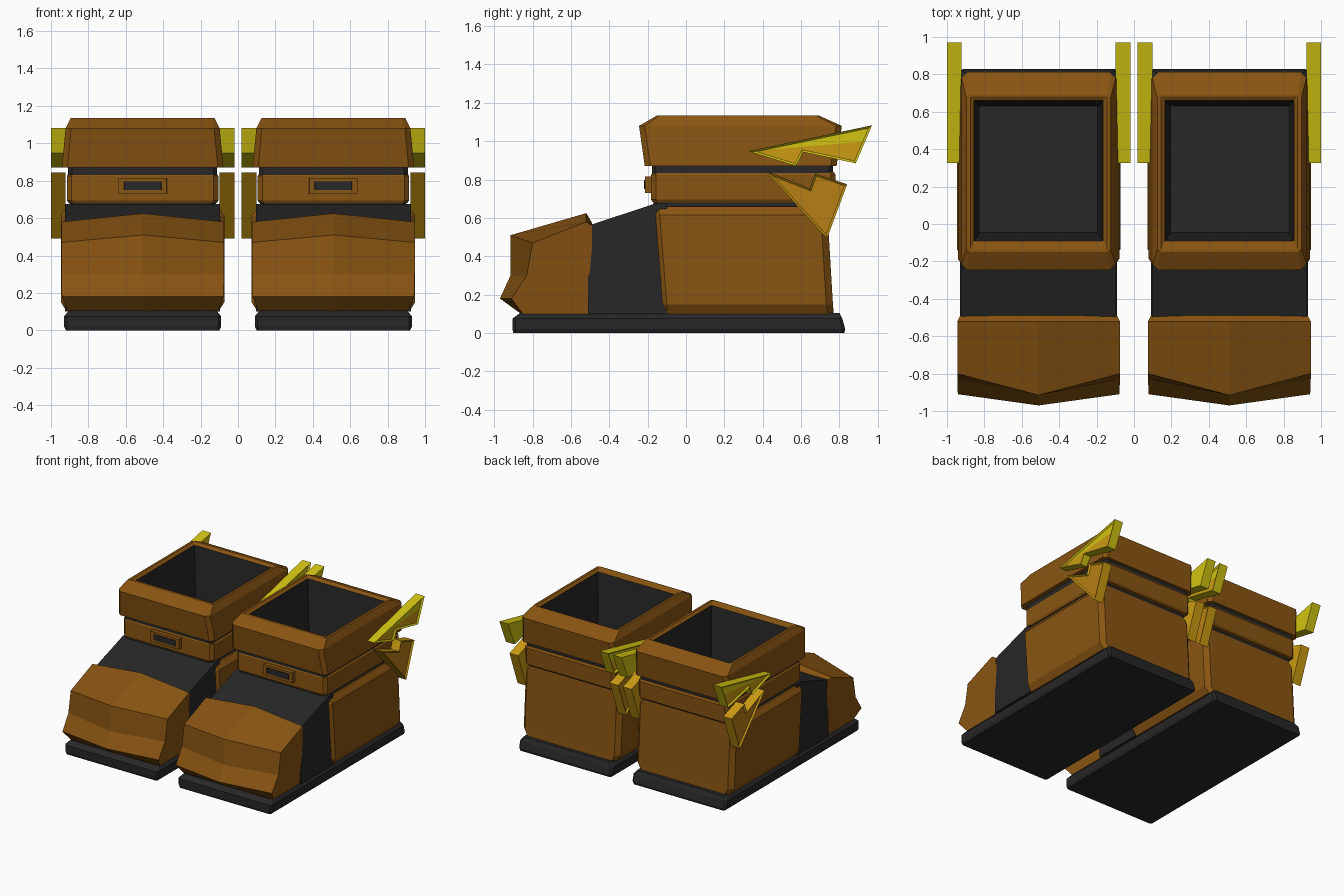
import bpy, bmesh
from mathutils import Vector

if "Cube" in bpy.data.objects:
    bpy.data.objects.remove(bpy.data.objects["Cube"])

CX = 0.51  # centre of one boot; the other is mirrored


def material(name, rgb):
    m = bpy.data.materials.new(name)
    m.diffuse_color = (*rgb, 1)
    m.use_nodes = True
    m.node_tree.nodes["Principled BSDF"].inputs["Base Color"].default_value = m.diffuse_color
    return m


BROWN = material("brown leather", (0.25, 0.09, 0.006))
DARK = material("dark rubber", (0.02, 0.02, 0.02))
YELLOW = material("yellow", (0.65, 0.55, 0.006))
GOLD = material("gold", (0.60, 0.33, 0.006))
BRONZE = material("dark gold", (0.47, 0.21, 0.007))


def finish(name, bm, mats):
    """Turn a bmesh into an object mirrored to the other boot."""
    bmesh.ops.recalc_face_normals(bm, faces=bm.faces)
    me = bpy.data.meshes.new(name)
    bm.to_mesh(me)
    bm.free()
    for m in mats:
        me.materials.append(m)
    ob = bpy.data.objects.new(name, me)
    bpy.context.collection.objects.link(ob)
    ob.modifiers.new("other boot", 'MIRROR').use_mirror_merge = False
    return ob


def skin(bm, loops, start=True, end=True):
    """Bridge successive vertex loops with quads; returns faces per band."""
    bands = []
    for a, b in zip(loops, loops[1:]):
        n = len(a)
        bands.append([bm.faces.new((a[i], a[(i + 1) % n], b[(i + 1) % n], b[i])) for i in range(n)])
    if start:
        bm.faces.new(loops[0])
    if end:
        bands.append([bm.faces.new(loops[-1])])
    return bands


def stack(name, rings, mats, start=True, end=True, dark_from=99):
    """Stack of corner-cut rectangles: (z, half width, y front, y back, cut)."""
    bm = bmesh.new()
    loops = []
    for z, w, y0, y1, c in rings:
        pts = [(-w + c, y0), (w - c, y0), (w, y0 + c), (w, y1 - c),
               (w - c, y1), (-w + c, y1), (-w, y1 - c), (-w, y0 + c)]
        loops.append([bm.verts.new((CX + x, y, z)) for x, y in pts])
    for i, band in enumerate(skin(bm, loops, start, end)):
        for f in band:
            f.material_index = int(i >= dark_from)
    return finish(name, bm, mats)


# Sole
stack("sole", [(0, .41, -.90, .825, .01), (.02, .42, -.905, .83, .015),
               (.075, .42, -.905, .815, .015), (.105, .395, -.865, .80, .015)], [DARK])

# Toe cap: edge, centre and edge sections, pointed in the middle
centre = [(-.86, .10), (-.97, .18), (-.915, .30), (-.915, .51), (-.52, .625), (-.49, .575), (-.49, .10)]
edge = [(-.85, .10, .40), (-.91, .18, .432), (-.83, .30, .435), (-.80, .47, .435),
        (-.52, .58, .435), (-.49, .56, .42), (-.49, .10, .40)]
bm = bmesh.new()
skin(bm, [[bm.verts.new((CX - x, y, z)) for y, z, x in edge],
          [bm.verts.new((CX, y, z)) for y, z in centre],
          [bm.verts.new((CX + x, y, z)) for y, z, x in edge]])
finish("toe_cap", bm, [BROWN])

# Dark instep between toe cap and heel
bm = bmesh.new()
instep = [(-.51, .10), (-.51, .56), (-.16, .675), (-.10, .675), (-.10, .10)]
skin(bm, [[bm.verts.new((CX + x, y, z)) for y, z in instep] for x in (-.415, .415)])
finish("instep", bm, [DARK])

# Heel body and the dark seam above it
stack("heel_body", [(.10, .405, -.13, .77, .03), (.15, .437, -.135, .766, .035),
                    (.615, .437, -.172, .738, .035), (.66, .405, -.175, .735, .03)], [BROWN])
stack("heel_seam", [(.65, .392, -.17, .735, .02), (.69, .392, -.17, .735, .02)], [DARK])

# Ankle strap and dark band, open tubes around the liner
stack("ankle_strap", [(.68, .365, -.13, .70, .02), (.68, .395, -.172, .765, .02),
                      (.695, .405, -.182, .775, .025), (.825, .405, -.182, .78, .025),
                      (.84, .395, -.172, .77, .02), (.84, .365, -.13, .70, .02)],
      [BROWN], False, False)
stack("collar_seam", [(.83, .398, -.178, .765, .02), (.88, .398, -.178, .765, .02)],
      [DARK], False, False)

# Collar with dark hollow liner
stack("collar", [(.87, .36, -.13, .70, .02), (.87, .432, -.215, .785, .03),
                 (1.08, .412, -.245, .812, .03), (1.135, .385, -.15, .69, .015),
                 (1.135, .365, -.138, .683, .003), (1.12, .345, -.09, .66, .002),
                 (.69, .315, -.045, .63, .002)],
      [BROWN, DARK], False, True, 5)


# Buckle frame and its dark insert
def box(name, w, y0, y1, z0, z1, mat):
    stack(name, [(z0, w, y0, y1, .002), (z1, w, y0, y1, .002)], [mat])


box("buckle", .13, -.215, -.17, .73, .815, BROWN)
box("buckle_insert", .10, -.219, -.20, .75, .797, DARK)


# Wing plates on both flanks of each boot
def wing(name, profile, side, mats, split=None):
    bm = bmesh.new()
    bands = skin(bm, [[bm.verts.new((CX + side * x, y, z)) for y, z in profile] for x in (.412, .49)])
    bmesh.ops.recalc_face_normals(bm, faces=bm.faces)
    panel = bands[-1][0]
    bmesh.ops.inset_region(bm, faces=[panel], thickness=.011, depth=-.012, use_even_offset=True)
    panel.material_index = 1
    if split:  # upper half of the panel takes the rim colour
        co, no = Vector(split[0]), Vector(split[1])
        bmesh.ops.bisect_plane(bm, geom=[panel, *panel.edges, *panel.verts], plane_co=co, plane_no=no)
        for f in bm.faces:
            if f.material_index == 1 and (f.calc_center_median() - co).dot(no) > 0:
                f.material_index = 0
    finish(name, bm, mats)


upper = [(.325, .948), (.97, 1.083), (.885, .885), (.61, .953 - .01), (.573, .87)]
lower = [(.415, .845), (.645, .755), (.672, .832), (.84, .775), (.735, .492)]
for label, side in (("outer", 1), ("inner", -1)):
    wing(label + "_upper_wing", upper, side, [YELLOW, GOLD], ((0, .33, .948), (0, -.05, .6)))
    wing(label + "_lower_wing", lower, side, [GOLD, BRONZE])
